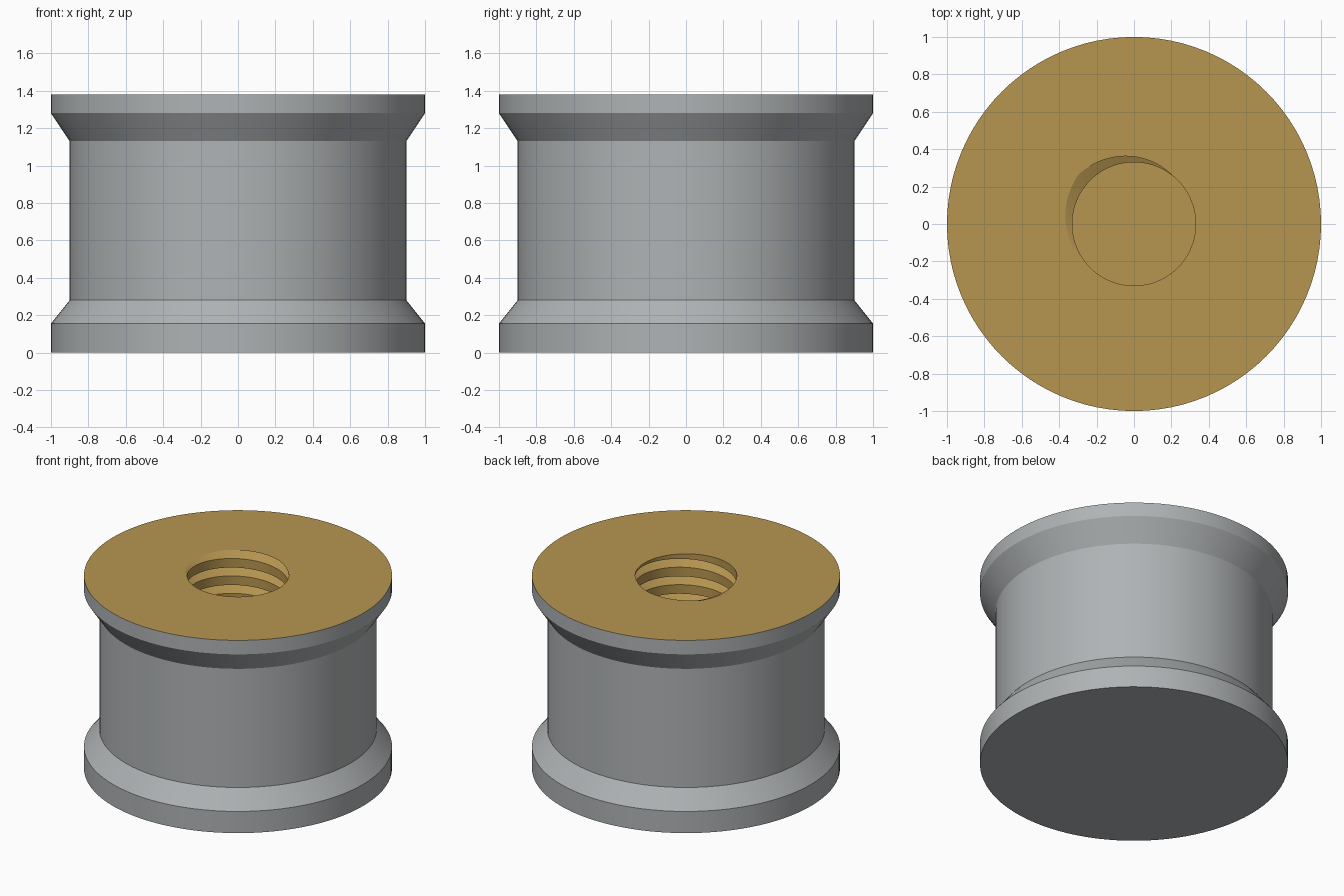
import bpy, bmesh, math
from mathutils import Vector

cube = bpy.data.objects.get("Cube")
if cube:
    bpy.data.objects.remove(cube, do_unlink=True)

SIDES = 96
TOP, FLOOR = 1.38, 0.48
MINOR, MAJOR, PITCH = 0.33, 0.397, 0.125
GROOVE_ANGLE = math.radians(138)   # where the groove runs out at the top face


def material(name, rgb):
    mat = bpy.data.materials.new(name)
    mat.use_nodes = True
    mat.diffuse_color = (*rgb, 1)
    bsdf = mat.node_tree.nodes["Principled BSDF"]
    bsdf.inputs["Base Color"].default_value = (*rgb, 1)
    bsdf.inputs["Roughness"].default_value = 0.6
    return mat


def make_object(name, bm, mat, angle):
    mesh = bpy.data.meshes.new(name)
    bm.to_mesh(mesh)
    bm.free()
    mesh.materials.append(mat)
    obj = bpy.data.objects.new(name, mesh)
    bpy.context.collection.objects.link(obj)
    bpy.ops.object.select_all(action='DESELECT')
    obj.select_set(True)
    bpy.context.view_layer.objects.active = obj
    bpy.ops.object.shade_smooth_by_angle(angle=math.radians(angle))
    return obj


def ring(bm, r, z):
    return [bm.verts.new((r * math.cos(2 * math.pi * i / SIDES),
                          r * math.sin(2 * math.pi * i / SIDES), z))
            for i in range(SIDES)]


grey = material("rubber grey", (0.43, 0.45, 0.46))
brass = material("brass", (0.47, 0.30, 0.08))

# Spool-shaped body: flanged top and bottom around a straight waist
bm = bmesh.new()
profile = [(1, 0), (1, 0.155), (0.9, 0.28), (0.9, 1.13), (1, 1.28), (1, TOP)]
rings = [ring(bm, r, z) for r, z in profile]
for a, b in zip(rings, rings[1:]):
    for i in range(SIDES):
        j = (i + 1) % SIDES
        bm.faces.new((a[i], a[j], b[j], b[i]))
bm.faces.new(rings[0][::-1])
make_object("body", bm, grey, 20)

# Threaded hole: V groove swept along a helix, trimmed flat at both ends
bm = bmesh.new()
half = 0.24
turns = math.ceil((TOP - FLOOR) / PITCH) + 3
rows = []
for t in range(-turns, 3):
    for u, r in ((-half, MINOR), (0, MAJOR), (half, MINOR)):
        row = []
        for i in range(SIDES + 1):
            a = 2 * math.pi * i / SIDES
            z = TOP + PITCH * (t + u + (a - GROOVE_ANGLE) / (2 * math.pi))
            row.append(bm.verts.new((r * math.cos(a), r * math.sin(a), z)))
        rows.append(row)
for a, b in zip(rows, rows[1:]):
    for i in range(SIDES):
        bm.faces.new((a[i], b[i], b[i + 1], a[i + 1]))   # faces the axis
bmesh.ops.remove_doubles(bm, verts=bm.verts[:], dist=1e-5)
for z, n in ((TOP, 1), (FLOOR, -1)):
    bmesh.ops.bisect_plane(bm, geom=bm.verts[:] + bm.edges[:] + bm.faces[:],
                           plane_co=(0, 0, z), plane_no=(0, 0, n),
                           clear_outer=True, dist=1e-6)
bmesh.ops.remove_doubles(bm, verts=bm.verts[:], dist=1e-5)


def rim(z):
    return [e for e in bm.edges if e.is_boundary
            and all(abs(v.co.z - z) < 1e-4 for v in e.verts)]


# Flat floor of the hole, then the top face between hole and outer rim
floor = bmesh.ops.triangle_fill(bm, edges=rim(FLOOR), use_beauty=True)
outer = ring(bm, 1, TOP)
outer_edges = [bm.edges.new((outer[i - 1], outer[i])) for i in range(SIDES)]
inner_edges = [e for e in rim(TOP) if e not in outer_edges]
top = bmesh.ops.triangle_fill(bm, edges=inner_edges + outer_edges,
                              use_beauty=True, normal=Vector((0, 0, 1)))
for f in floor["geom"] + top["geom"]:
    if isinstance(f, bmesh.types.BMFace):
        f.normal_update()
        if f.normal.z < 0:
            f.normal_flip()
make_object("threaded_insert", bm, brass, 20)
